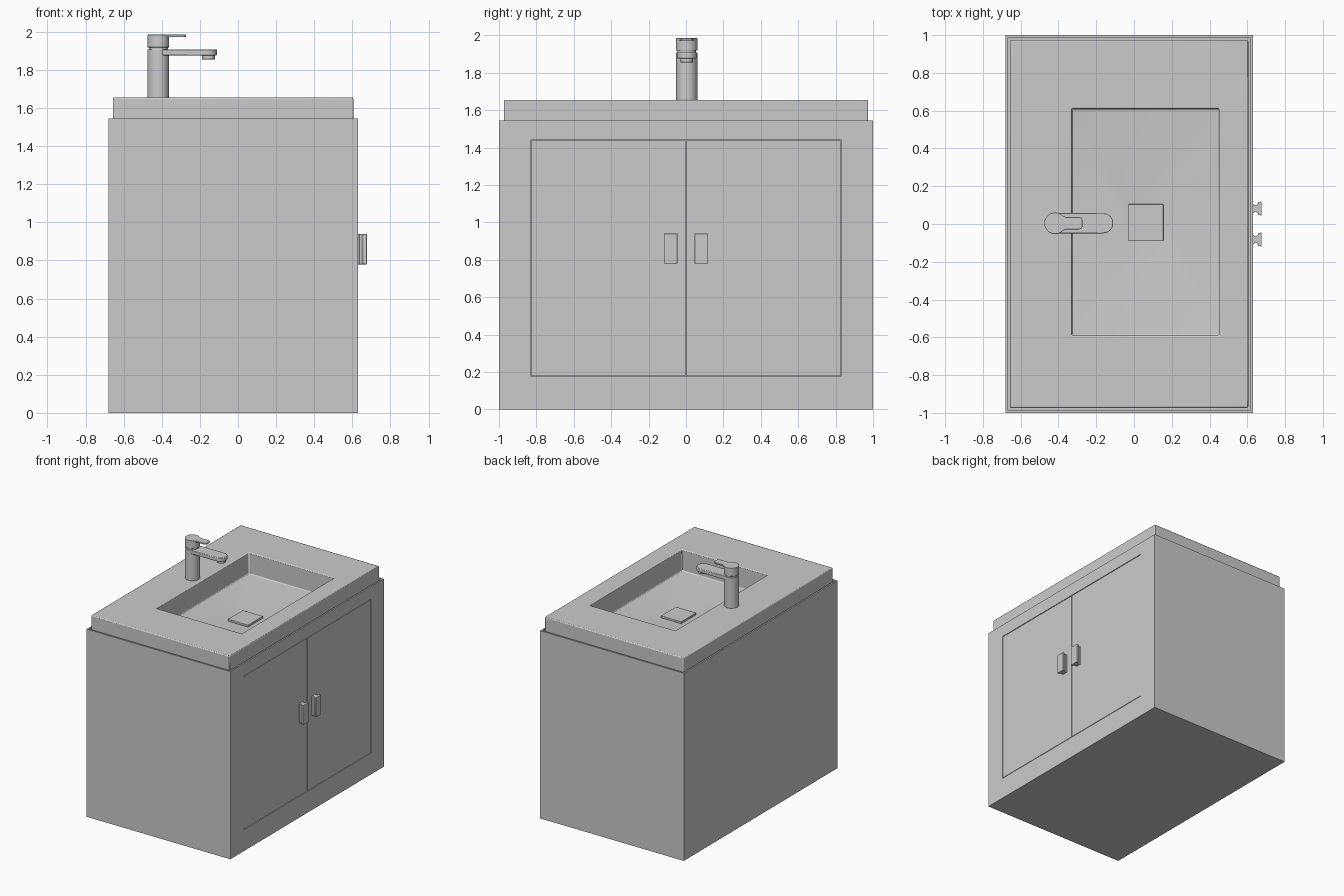
import bpy, bmesh, math

if "Cube" in bpy.data.objects:
    bpy.data.objects.remove(bpy.data.objects["Cube"])


def finish(name, bm, bevel=0.0, smooth=True):
    bmesh.ops.recalc_face_normals(bm, faces=bm.faces)
    me = bpy.data.meshes.new(name)
    bm.to_mesh(me)
    bm.free()
    ob = bpy.data.objects.new(name, me)
    bpy.context.collection.objects.link(ob)
    bpy.ops.object.select_all(action='DESELECT')
    ob.select_set(True)
    bpy.context.view_layer.objects.active = ob
    if bevel:
        mod = ob.modifiers.new("soft_edges", 'BEVEL')
        mod.width, mod.segments = bevel, 2
        mod.limit_method = 'ANGLE'
        mod.angle_limit = math.radians(40)
    if smooth:
        bpy.ops.object.shade_smooth_by_angle(angle=math.radians(35))
    return ob


def box(name, x, y, z, bevel=0.0):
    bm = bmesh.new()
    bmesh.ops.create_cube(bm, size=1)
    for v in bm.verts:
        for i, (a, b) in enumerate((x, y, z)):
            v.co[i] = a if v.co[i] < 0 else b
    return finish(name, bm, bevel, bevel > 0)


def prism(name, pts, z0, z1, bevel=0.0):
    """Extrude an outline in the xy plane from z0 up to z1."""
    bm = bmesh.new()
    f = bm.faces.new([bm.verts.new((x, y, z0)) for x, y in pts])
    r = bmesh.ops.extrude_face_region(bm, geom=[f])
    for v in r['geom']:
        if isinstance(v, bmesh.types.BMVert):
            v.co.z = z1
    return finish(name, bm, bevel)


def arc(cx, cy, r, a0, a1, n):
    return [(cx + r * math.cos(math.radians(a0 + (a1 - a0) * i / n)),
             cy + r * math.sin(math.radians(a0 + (a1 - a0) * i / n))) for i in range(n + 1)]


def disc(cx, cy, r, n=40):
    return arc(cx, cy, r, 0, 360, n)[:-1]


def cut(ob, *ranges):
    c = box("cutter", *ranges)
    c.hide_render = True
    mod = ob.modifiers.new("cut", 'BOOLEAN')
    mod.operation, mod.object, mod.solver = 'DIFFERENCE', c, 'EXACT'
    bpy.context.view_layer.objects.active = ob
    bpy.ops.object.modifier_apply(modifier=mod.name)
    bpy.data.objects.remove(c)


# Cabinet: tray for the counter, pocket for the basin, recess for the doors
cabinet = box("cabinet", (-0.68, 0.63), (-1, 1), (0, 1.545))
cut(cabinet, (-0.667, 0.617), (-0.987, 0.987), (1.515, 1.7))
cut(cabinet, (-0.36, 0.48), (-0.63, 0.65), (1.40, 1.6))
cut(cabinet, (0.612, 0.7), (-0.83, 0.83), (0.175, 1.442))

# Counter with sunken basin, lofted through rectangular rings
bm = bmesh.new()
rings = []
for x0, x1, y0, y1, z in ((-0.657, 0.605, -0.974, 0.974, 1.515),
                          (-0.657, 0.605, -0.974, 0.974, 1.655),
                          (-0.33, 0.45, -0.59, 0.61, 1.655),
                          (-0.33, 0.45, -0.59, 0.61, 1.48),
                          (-0.03, 0.155, -0.09, 0.105, 1.435)):
    rings.append([bm.verts.new((x, y, z)) for x, y in ((x0, y0), (x1, y0), (x1, y1), (x0, y1))])
for a, b in zip(rings, rings[1:]):
    for i in range(4):
        j = (i + 1) % 4
        bm.faces.new((a[i], a[j], b[j], b[i]))
bm.faces.new(rings[-1])
finish("counter_basin", bm, 0.007)

box("drain_cover", (-0.03, 0.155), (-0.09, 0.105), (1.436, 1.453), 0.002)

# Doors and handles, one pair
for side, s in (("left", -1), ("right", 1)):
    y = sorted((s * 0.003, s * 0.825))
    box(side + "_door", (0.611, 0.629), y, (0.18, 1.437))
    half = [(0.629, 0.025), (0.637, 0.019), (0.652, 0.019), (0.66, 0.035), (0.676, 0.036)]
    outline = half + [(px, -py) for px, py in reversed(half)]
    prism(side + "_handle", [(px, py + s * 0.082) for px, py in outline], 0.78, 0.94, 0.002)

# Faucet
FX, FY = -0.418, 0.004
prism("faucet_body", disc(FX, FY, 0.057), 1.653, 1.908, 0.003)
prism("faucet_neck", disc(FX, FY, 0.05), 1.906, 1.92)
prism("faucet_head", disc(FX, FY, 0.057), 1.918, 1.979, 0.003)
prism("faucet_spout", arc(-0.163, FY, 0.053, -90, 90, 20)
      + [(FX + 0.02, FY + 0.053), (FX + 0.02, FY - 0.053)], 1.877, 1.908, 0.004)
prism("faucet_aerator", disc(-0.155, FY, 0.034, 32), 1.855, 1.879, 0.003)
lever = (arc(FX, FY, 0.057, 45, 315, 28)
         + [(-0.362, FY - 0.032)]
         + arc(-0.29, FY - 0.015, 0.017, -90, 0, 6)
         + arc(-0.29, FY + 0.015, 0.017, 0, 90, 6)
         + [(-0.362, FY + 0.032)])
prism("faucet_lever", lever, 1.973, 1.985, 0.002)
